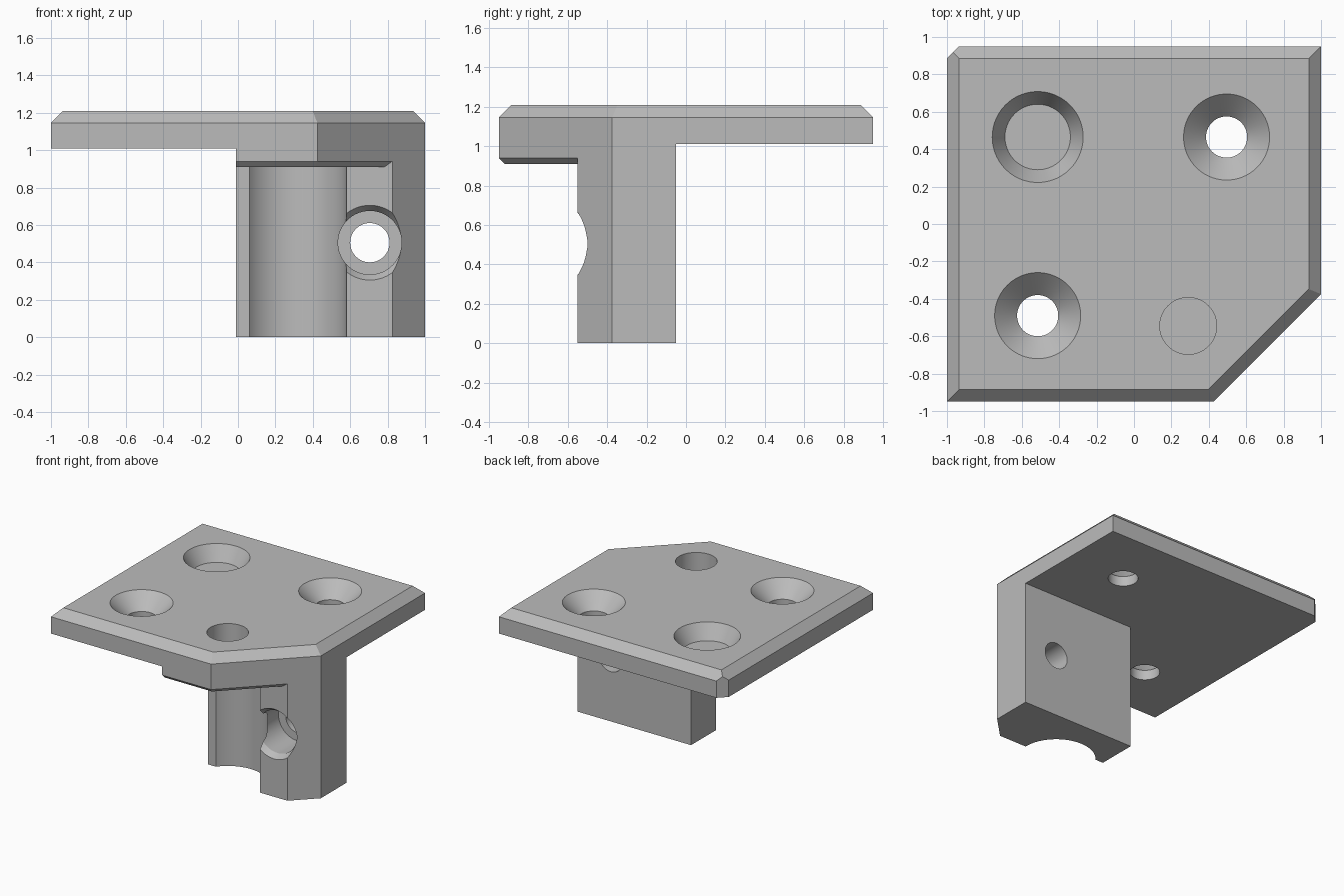
import bpy, bmesh, math
from mathutils import Matrix, Vector

if "Cube" in bpy.data.objects:
    bpy.data.objects.remove(bpy.data.objects["Cube"], do_unlink=True)

R2 = math.sqrt(2)
DIAGONAL = ((1, -1, 0), 1.375)      # the cut front corner, shared by all parts
SIDES = 96

grey = bpy.data.materials.new("plain grey")
grey.use_nodes = True
grey.diffuse_color = (0.5, 0.5, 0.5, 1)
grey.node_tree.nodes["Principled BSDF"].inputs["Base Color"].default_value = grey.diffuse_color


def make_object(name, bm):
    bmesh.ops.recalc_face_normals(bm, faces=bm.faces)
    mesh = bpy.data.meshes.new(name)
    bm.to_mesh(mesh)
    bm.free()
    mesh.materials.append(grey)
    obj = bpy.data.objects.new(name, mesh)
    bpy.context.collection.objects.link(obj)
    return obj


def block(name, low, high, planes=()):
    """Box trimmed by planes (normal, limit): keeps normal . point <= limit."""
    low, high = Vector(low), Vector(high)
    bm = bmesh.new()
    bmesh.ops.create_cube(bm, size=1)
    for v in bm.verts:
        v.co = (low + high) / 2 + v.co * (high - low)
    for normal, limit in planes:
        n = Vector(normal)
        bmesh.ops.bisect_plane(bm, geom=bm.verts[:] + bm.edges[:] + bm.faces[:], dist=1e-5,
                               plane_co=n * limit / n.length_squared, plane_no=n.normalized(),
                               clear_outer=True)
        bmesh.ops.holes_fill(bm, edges=[e for e in bm.edges if e.is_boundary], sides=0)
    return make_object(name, bm)


def turned(name, profile, place, along_y=False):
    """Solid of revolution from (radius, height) pairs."""
    bm = bmesh.new()
    rings = []
    for r, h in profile:
        rings.append([bm.verts.new((r * math.cos(a), r * math.sin(a), h))
                      for a in (2 * math.pi * i / SIDES for i in range(SIDES))])
    for a, b in zip(rings, rings[1:]):
        for i in range(SIDES):
            j = (i + 1) % SIDES
            bm.faces.new((a[i], a[j], b[j], b[i]))
    bm.faces.new(rings[0])
    bm.faces.new(rings[-1])
    if along_y:
        bm.transform(Matrix.Rotation(-math.pi / 2, 4, "X"))
    bm.transform(Matrix.Translation(place))
    return make_object(name, bm)


def combine(target, tool, operation):
    """Apply a boolean and discard the tool."""
    mod = target.modifiers.new("combine", "BOOLEAN")
    mod.operation, mod.object, mod.solver = operation, tool, "EXACT"
    graph = bpy.context.evaluated_depsgraph_get()
    result = bpy.data.meshes.new_from_object(target.evaluated_get(graph))
    target.modifiers.clear()
    target.data = result
    bpy.data.objects.remove(tool, do_unlink=True)


# Plate with bevelled top edges, one cut corner and one nipped corner
bevels = [((s, 0, 1), 2.145) for s in (1, -1)] + [((0, s, 1), 2.095) for s in (1, -1)]
bracket = block("mounting_bracket", (-1, -0.95, 1.01), (1, 0.95, 1.21),
                [DIAGONAL, ((-1, 1, 0), 1.885)] + bevels
                + [((1, -1, R2), 1.375 + R2 * 1.145)])

# Clamp leg with a round upright channel and a set-back left lip
leg = block("clamp_leg", (-0.01, -0.55, 0), (1, -0.05, 1.1), [DIAGONAL])
combine(leg, turned("channel_cutter", [(0.29, -0.1), (0.29, 1.3)], (0.29, -0.545, 0)), "DIFFERENCE")
combine(leg, block("lip_cutter", (-0.2, -0.8, -0.2), (0.1, -0.368, 1.3)), "DIFFERENCE")

# Thickened shelf over the channel, bevelled underneath
shelf = block("shelf", (-0.01, -0.95, 0.91), (1, -0.15, 1.1),
              [DIAGONAL, ((0, -1, -1), 0.01), ((1, -1, -R2), 1.375 - R2 * 0.94)])

combine(bracket, leg, "UNION")
combine(bracket, shelf, "UNION")

# Countersunk screw holes through the plate
for x, y in ((0.495, 0.465), (-0.515, -0.49)):
    combine(bracket, turned("screw_cutter", [(0.11, 0.9), (0.11, 1.09), (0.23, 1.21), (0.23, 1.3)],
                            (x, y, 0)), "DIFFERENCE")

# Blind tapered recess and blind pin hole
combine(bracket, turned("recess_cutter", [(0.175, 1.09), (0.243, 1.21), (0.243, 1.3)],
                        (-0.515, 0.465, 0)), "DIFFERENCE")
combine(bracket, turned("pin_cutter", [(0.152, 1.0), (0.152, 1.3)], (0.29, -0.545, 0)), "DIFFERENCE")

# Counterbored bolt hole through the leg, front to back
combine(bracket, turned("bolt_cutter", [(0.233, -0.6), (0.17, -0.505), (0.17, -0.25),
                                        (0.105, -0.25), (0.105, 0.1)],
                        (0.705, 0, 0.505), along_y=True), "DIFFERENCE")

bpy.ops.object.select_all(action="DESELECT")
bracket.select_set(True)
bpy.context.view_layer.objects.active = bracket
bpy.ops.object.shade_smooth_by_angle(angle=math.radians(25))
